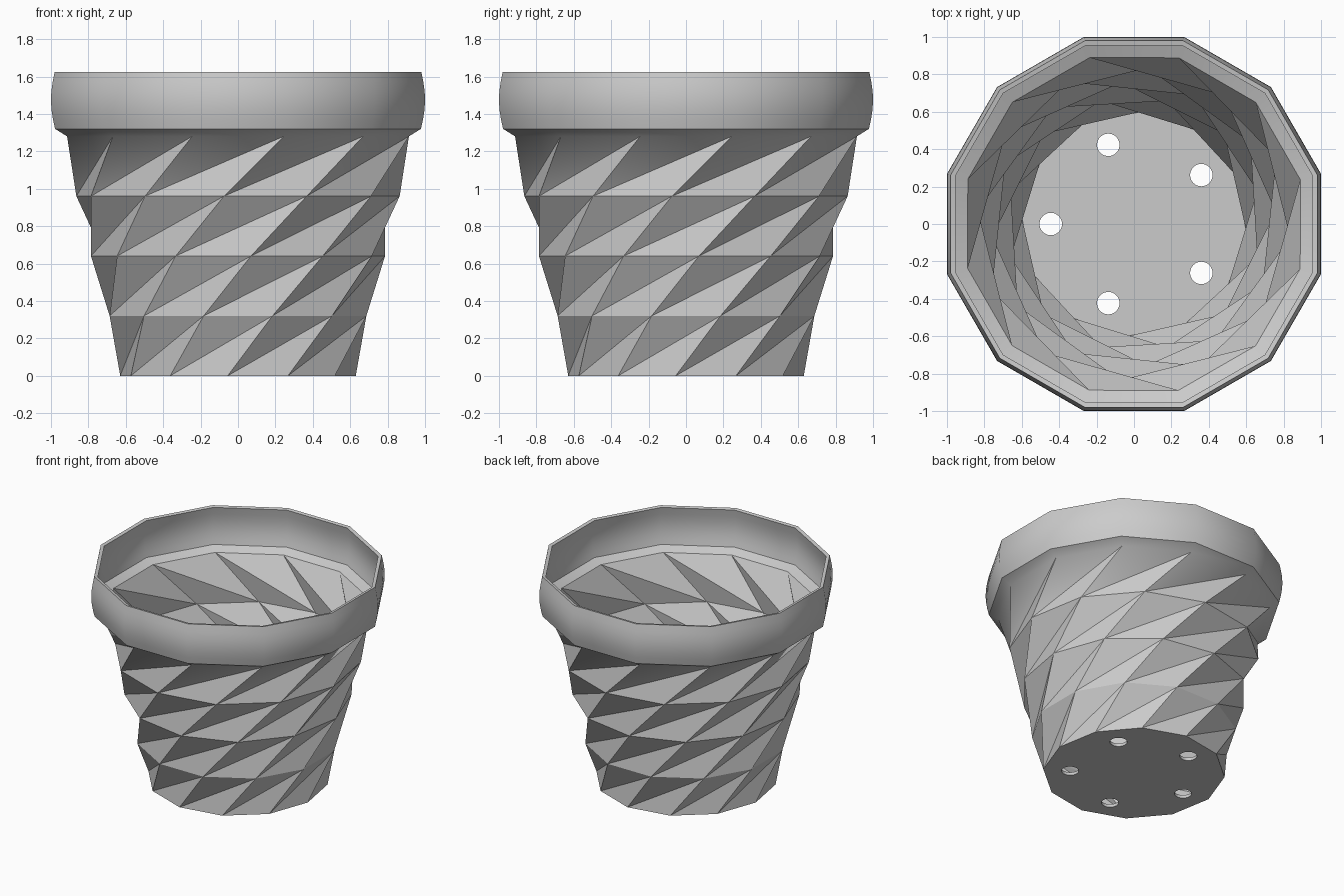
import bpy
import bmesh
from math import sin, cos, pi, radians
from mathutils import Matrix

cube = bpy.data.objects.get("Cube")
if cube:
    bpy.data.objects.remove(cube, do_unlink=True)

SIDES = 12
STEP = 0.32        # height of one twisted band
BANDS = 4
TWIST = 20         # degrees each band turns
WALL = 0.025

clay = bpy.data.materials.new("grey clay")
clay.use_nodes = True
colour = (0.6, 0.6, 0.6, 1)
clay.diffuse_color = colour
clay.node_tree.nodes["Principled BSDF"].inputs["Base Color"].default_value = colour


def add_ring(bm, radius, z, turn):
    """A twelve-sided ring of vertices, counted from the front towards +x."""
    ring = []
    for i in range(SIDES):
        a = radians(turn) + 2 * pi * i / SIDES
        ring.append(bm.verts.new((radius * sin(a), -radius * cos(a), z)))
    return ring


def add_object(name, bm):
    mesh = bpy.data.meshes.new(name)
    bm.to_mesh(mesh)
    bm.free()
    obj = bpy.data.objects.new(name, mesh)
    bpy.context.collection.objects.link(obj)
    return obj


# Twisted body: each band is split along its long diagonal into folded triangles
bm = bmesh.new()
first_turn = 15 - TWIST * BANDS
ring = add_ring(bm, 0.632, 0, first_turn)
bm.faces.new(reversed(ring))
for band in range(1, BANDS + 1):
    upper = add_ring(bm, 0.632 + 0.0785 * band, STEP * band, first_turn + TWIST * band)
    for i in range(SIDES):
        j = (i + 1) % SIDES
        bm.faces.new((ring[i], ring[j], upper[j]))
        bm.faces.new((ring[i], upper[j], upper[i]))
    ring = upper

# Bulging rim band: distance to the flats and height
for flat, z in [(0.978, 1.32), (0.989, 1.37), (0.997, 1.42), (1.0, 1.47),
                (0.998, 1.52), (0.991, 1.57), (0.98, 1.625)]:
    upper = add_ring(bm, flat / cos(pi / SIDES), z, 15)
    for i in range(SIDES):
        j = (i + 1) % SIDES
        bm.faces.new((ring[i], ring[j], upper[j], upper[i]))
    ring = upper

pot = add_object("flower_pot", bm)
pot.data.materials.append(clay)

# Drainage hole cutters
bm = bmesh.new()
for k in range(5):
    a = pi + 2 * pi * k / 5
    bmesh.ops.create_cone(bm, cap_ends=True, segments=32, radius1=0.06, radius2=0.06,
                          depth=0.2,
                          matrix=Matrix.Translation((0.445 * cos(a), 0.445 * sin(a), 0)))
cutter = add_object("drain_hole_cutter", bm)
cutter.data.materials.append(clay)
cutter.hide_render = True

# Hollow wall, then holes through the floor
shell = pot.modifiers.new("wall", 'SOLIDIFY')
shell.thickness = WALL
shell.offset = -1
shell.use_even_offset = True
holes = pot.modifiers.new("drain holes", 'BOOLEAN')
holes.operation = 'DIFFERENCE'
holes.solver = 'EXACT'
holes.object = cutter

bpy.ops.object.select_all(action='DESELECT')
pot.select_set(True)
bpy.context.view_layer.objects.active = pot
for name in [m.name for m in pot.modifiers]:
    bpy.ops.object.modifier_apply(modifier=name)
bpy.data.objects.remove(cutter, do_unlink=True)
bpy.ops.object.shade_smooth_by_angle(angle=radians(30))
